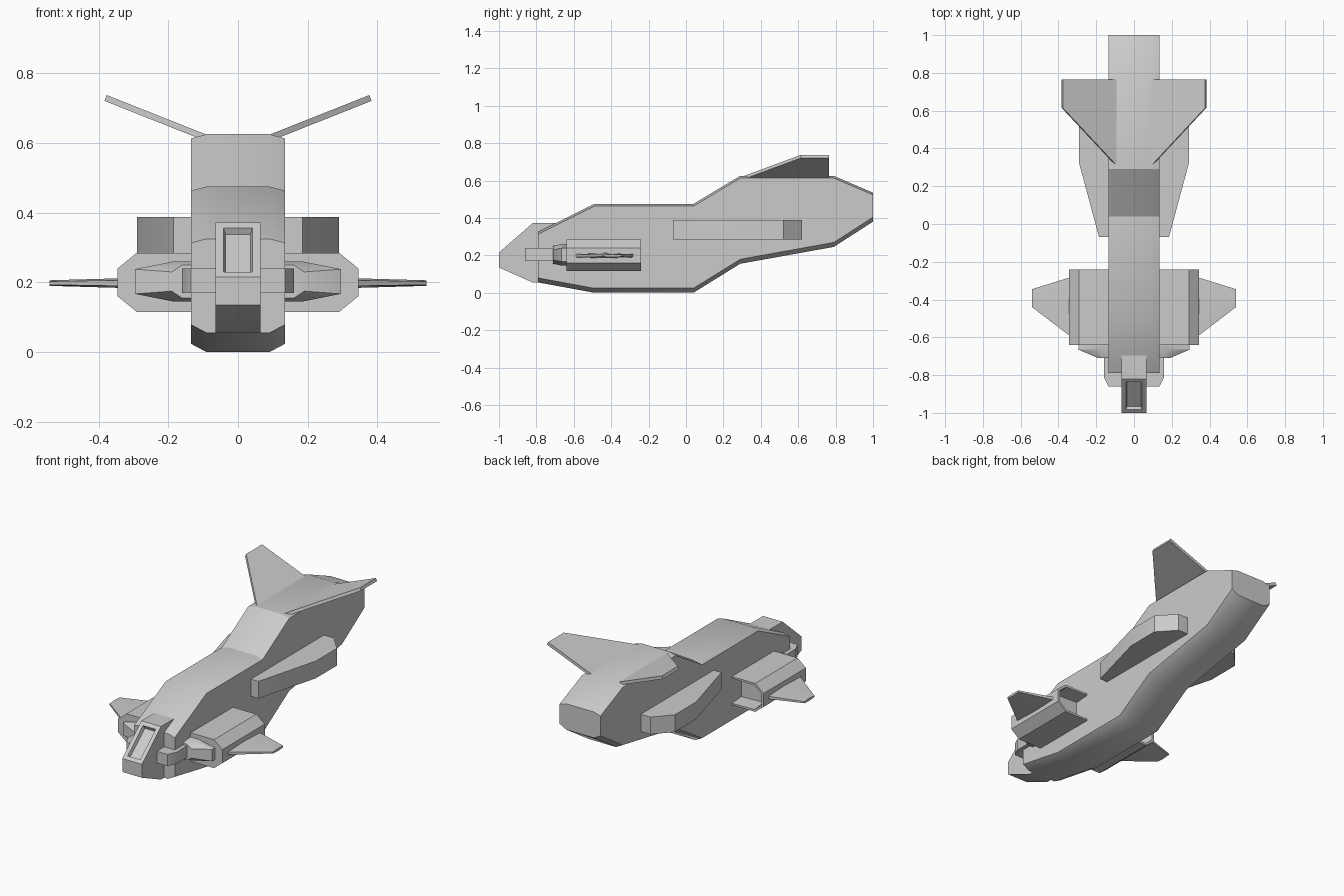
import bpy, bmesh
from math import radians
from mathutils import Vector

if "Cube" in bpy.data.objects:
    bpy.data.objects.remove(bpy.data.objects["Cube"])


def loft(name, rings, mirror=False, edit=None):
    """Skin equal-length point rings, cap the ends, optionally mirror over x."""
    bm = bmesh.new()
    loops = [[bm.verts.new(p) for p in ring] for ring in rings]
    n = len(loops[0])
    for a, b in zip(loops, loops[1:]):
        for i in range(n):
            j = (i + 1) % n
            bm.faces.new((a[i], a[j], b[j], b[i]))
    bm.faces.new(loops[0])
    bm.faces.new(loops[-1])
    bmesh.ops.recalc_face_normals(bm, faces=bm.faces[:])
    if edit:
        edit(bm)
    me = bpy.data.meshes.new(name)
    bm.to_mesh(me)
    bm.free()
    me.shade_smooth()
    me.set_sharp_from_angle(angle=radians(30))
    ob = bpy.data.objects.new(name, me)
    bpy.context.collection.objects.link(ob)
    if mirror:
        ob.modifiers.new("Mirror", 'MIRROR')
    return ob


def recess(direction, rim, depth):
    """Return an edit that sinks an inset panel into the face along direction."""
    def edit(bm):
        f = max(bm.faces, key=lambda f: f.normal.dot(Vector(direction)))
        bmesh.ops.inset_region(bm, faces=[f], thickness=rim)
        bmesh.ops.inset_region(bm, faces=[f], thickness=0.008, depth=-depth)
    return edit


def hull_ring(y, z0, z1, w=0.135, c=0.045, b=0.024, t=0.012):
    half = [(w - c, z0), (w, z0 + b), (w, z1 - t), (w - c, z1)]
    return [(x, y, z) for x, z in half] + [(-x, y, z) for x, z in reversed(half)]


def pod_ring(y, x0, x1, z0, z1, cx, cz):
    """Half-hexagon cross-section with chamfered outer corners."""
    return [(x0, y, z0), (x1 - cx, y, z0), (x1, y, z0 + cz),
            (x1, y, z1 - cz), (x1 - cx, y, z1), (x0, y, z1)]


# Main hull, stepping up toward the tail
loft("hull", [hull_ring(*s) for s in [
    (-0.79, 0.055, 0.325), (-0.49, 0.0, 0.475), (0.04, 0.0, 0.475),
    (0.29, 0.155, 0.625), (0.79, 0.245, 0.625), (1.0, 0.38, 0.535)]])

# Cockpit nose with a sunken window on the sloped face
nose = [(-1.0, 0.135), (-0.82, 0.055), (-0.69, 0.055),
        (-0.69, 0.372), (-0.82, 0.372), (-1.0, 0.215)]
loft("cockpit_nose", [[(x, y, z) for y, z in nose] for x in (-0.065, 0.065)],
     edit=recess((0, -0.66, 0.75), 0.033, 0.02))

# Engine pods with hollow exhausts
loft("engine_pod", [pod_ring(y, 0.12, 0.345, 0.115, 0.285, 0.055, 0.045)
                    for y in (-0.64, -0.24)],
     mirror=True, edit=recess((0, 1, 0), 0.014, 0.09))

# Tapered intake collars in front of the pods
loft("intake_collar", [
    pod_ring(-0.71, 0.10, 0.19, 0.155, 0.25, 0.03, 0.02),
    pod_ring(-0.665, 0.10, 0.295, 0.145, 0.26, 0.11, 0.022),
    pod_ring(-0.63, 0.10, 0.295, 0.145, 0.26, 0.11, 0.022)], mirror=True)

# Forward thruster blocks beside the nose
block = [(0.05, -0.86), (0.135, -0.86), (0.16, -0.81), (0.16, -0.69), (0.05, -0.69)]
loft("thruster_block", [[(x, y, z) for x, y in block] for z in (0.17, 0.24)],
     mirror=True)

# Small fins on the pods
def fin_ring(x, y0, y1, h):
    ym = (y0 + y1) / 2
    return [(x, y0, 0.198 - h * .6), (x, ym, 0.198 - h), (x, y1, 0.198 - h * .6),
            (x, y1, 0.198 + h * .6), (x, ym, 0.198 + h), (x, y0, 0.198 + h * .6)]

loft("pod_fin", [fin_ring(0.33, -0.60, -0.28, 0.014),
                 fin_ring(0.54, -0.44, -0.345, 0.008)], mirror=True)

# Side sponsons along the rear hull
sponson = [(0.12, -0.07), (0.185, -0.07), (0.29, 0.32), (0.29, 0.52),
           (0.2, 0.62), (0.12, 0.62)]
loft("side_sponson", [[(x, y, z) for x, y in sponson] for z in (0.285, 0.388)],
     mirror=True)

# V-tail wings
tail = [(0.095, 0.31, 0.616), (0.38, 0.615, 0.729),
        (0.38, 0.765, 0.729), (0.095, 0.765, 0.616)]
normal = Vector((-0.37, 0, 0.93)) * 0.009
loft("tail_wing", [[Vector(p) + normal * s for p in tail] for s in (-1, 1)],
     mirror=True)
